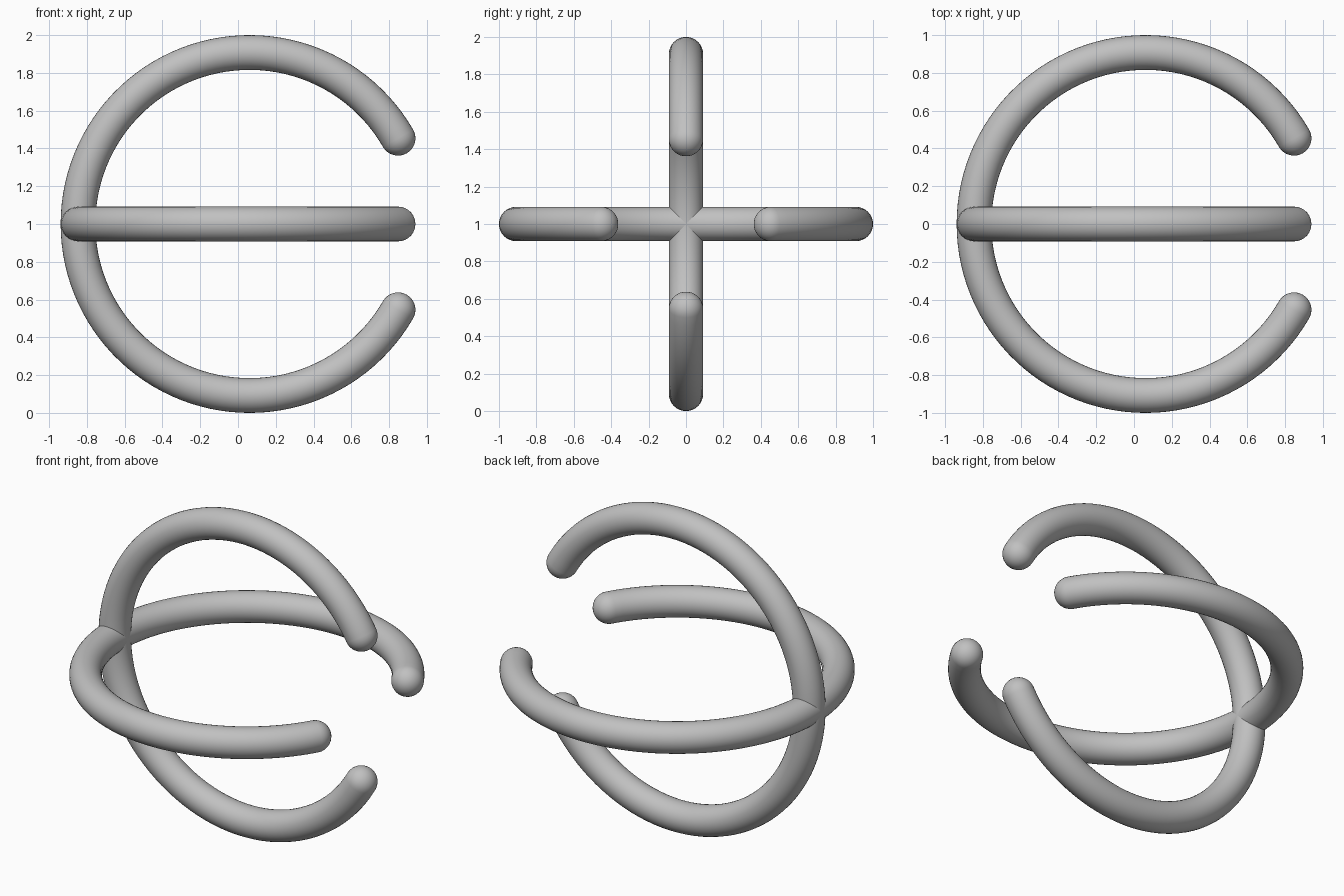
import bpy
import bmesh
from math import sin, cos, pi, radians
from mathutils import Vector, Matrix

default_cube = bpy.data.objects.get("Cube")
if default_cube:
    bpy.data.objects.remove(default_cube, do_unlink=True)

RING = 0.908      # radius of the ring's centre line
TUBE = 0.092      # radius of the tube
GAP = radians(30)  # half of the opening, facing +x
CENTRE = Vector((0.061, 0, 1))
SIDES, STEPS, CAP_STEPS = 32, 96, 8

grey = bpy.data.materials.new("plain grey")
grey.use_nodes = True
colour = (0.53, 0.53, 0.53, 1)
grey.diffuse_color = colour
grey.node_tree.nodes["Principled BSDF"].inputs["Base Color"].default_value = colour


def stations():
    """Angle, shift along the tube and tube radius of each loop, round caps included."""
    caps = [pi / 2 * i / CAP_STEPS for i in range(1, CAP_STEPS)]
    for a in reversed(caps):
        yield GAP, -TUBE * sin(a), TUBE * cos(a)
    for i in range(STEPS + 1):
        yield GAP + (2 * pi - 2 * GAP) * i / STEPS, 0, TUBE
    for a in caps:
        yield 2 * pi - GAP, TUBE * sin(a), TUBE * cos(a)


def open_ring(name, tilt):
    bm = bmesh.new()

    def point(angle, shift, out=0, up=0):
        radial = Vector((cos(angle), sin(angle), 0))
        along = Vector((-sin(angle), cos(angle), 0))
        return bm.verts.new(radial * (RING + out) + along * shift + Vector((0, 0, up)))

    loops = []
    for angle, shift, r in stations():
        turns = [2 * pi * k / SIDES for k in range(SIDES)]
        loops.append([point(angle, shift, r * cos(t), r * sin(t)) for t in turns])
    # Tube walls
    for a, b in zip(loops, loops[1:]):
        for k in range(SIDES):
            n = (k + 1) % SIDES
            bm.faces.new((a[k], a[n], b[n], b[k]))
    # Tips of the rounded ends
    for loop, tip in ((loops[0], point(GAP, -TUBE)), (loops[-1], point(-GAP, TUBE))):
        for k in range(SIDES):
            bm.faces.new((loop[k], loop[(k + 1) % SIDES], tip))
    bmesh.ops.recalc_face_normals(bm, faces=bm.faces)
    bm.transform(Matrix.Translation(CENTRE) @ Matrix.Rotation(tilt, 4, "X"))

    mesh = bpy.data.meshes.new(name)
    bm.to_mesh(mesh)
    bm.free()
    mesh.shade_smooth()
    mesh.materials.append(grey)
    bpy.context.collection.objects.link(bpy.data.objects.new(name, mesh))


# Two crossing open rings that meet at -x
open_ring("horizontal_ring", 0)
open_ring("vertical_ring", pi / 2)
